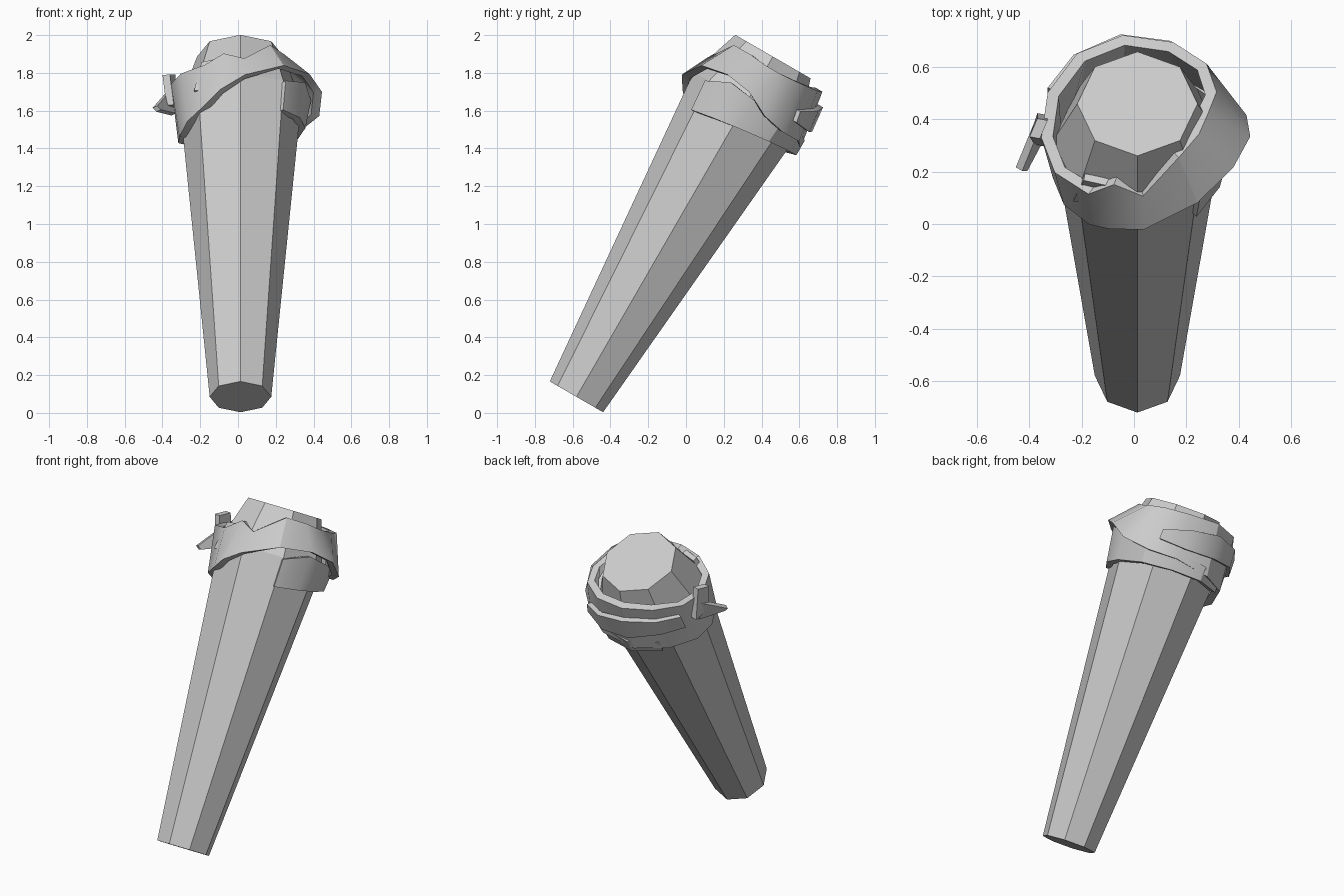
import bpy, bmesh
from math import sin, cos, radians
from mathutils import Vector

# leaning frame: distance s along the axis, angle measured from the front towards +x
BASE = Vector((0.013, -0.58, 0.085))
AXIS = Vector((0, 0.5, 0.866))
FRONT = Vector((0, -0.866, 0.5))
SIDE = Vector((1, 0, 0))


def point(angle, s, r):
    a = radians(angle)
    return BASE + AXIS * s + (FRONT * cos(a) + SIDE * sin(a)) * r


def make_object(name, verts, faces, smooth=False):
    mesh = bpy.data.meshes.new(name)
    mesh.from_pydata(verts, [], faces)
    bm = bmesh.new()
    bm.from_mesh(mesh)
    bmesh.ops.recalc_face_normals(bm, faces=bm.faces)
    bm.to_mesh(mesh)
    bm.free()
    obj = bpy.data.objects.new(name, mesh)
    bpy.context.collection.objects.link(obj)
    if smooth:
        bpy.ops.object.select_all(action='DESELECT')
        obj.select_set(True)
        bpy.context.view_layer.objects.active = obj
        bpy.ops.object.shade_smooth_by_angle(angle=radians(30))
    return obj


def band(name, knots, thick, closed):
    # each knot: angle, lower s, lower r, upper s, upper r
    verts, faces = [], []
    for a, s0, r0, s1, r1 in knots:
        verts += [point(a, s0, r0), point(a, s1, r1),
                  point(a, s1, r1 - thick), point(a, s0, r0 - thick)]
    n = len(knots)
    for i in range(n if closed else n - 1):
        j = (i + 1) % n
        for k in range(4):
            m = (k + 1) % 4
            faces.append((i * 4 + k, i * 4 + m, j * 4 + m, j * 4 + k))
    if not closed:
        faces += [(0, 1, 2, 3), tuple(n * 4 - 4 + k for k in range(4))]
    return make_object(name, verts, faces, True)


# tapered eight-sided pole with a chamfered top
rings = [(0, 0.163), (1.8, 0.322), (2.08, 0.23)]
verts = [point(45 * i, s, r) for s, r in rings for i in range(8)]
faces = [(k * 8 + i, k * 8 + (i + 1) % 8, k * 8 + 8 + (i + 1) % 8, k * 8 + 8 + i)
         for k in range(2) for i in range(8)]
faces += [tuple(range(8)), tuple(range(16, 24))]
make_object("pole", verts, faces)

# main cloth wrap, dropping towards the left
band("cloth_wrap", [
    (4, 1.757, 0.370, 1.895, 0.302),
    (37, 1.85, 0.382, 2.03, 0.262),
    (66, 1.877, 0.402, 2.03, 0.258),
    (88, 1.855, 0.432, 2.02, 0.270),
    (106, 1.786, 0.434, 2.02, 0.315),
    (128, 1.76, 0.395, 2.03, 0.335),
    (155, 1.76, 0.380, 2.04, 0.325),
    (190, 1.73, 0.375, 2.05, 0.325),
    (222, 1.69, 0.370, 2.02, 0.345),
    (250, 1.62, 0.350, 1.95, 0.365),
    (276, 1.57, 0.325, 1.89, 0.370),
    (300, 1.59, 0.325, 1.87, 0.365),
    (326, 1.63, 0.330, 1.87, 0.335),
    (342, 1.69, 0.345, 1.94, 0.290)], 0.045, True)

# lower turn of cloth, showing on the right and back
band("lower_wrap", [
    (44, 1.62, 0.325, 1.79, 0.345),
    (70, 1.64, 0.335, 1.85, 0.365),
    (95, 1.66, 0.345, 1.83, 0.375),
    (125, 1.68, 0.360, 1.80, 0.375),
    (155, 1.69, 0.365, 1.80, 0.370),
    (185, 1.69, 0.370, 1.78, 0.370),
    (215, 1.67, 0.360, 1.75, 0.360)], 0.04, False)

# overlapping cloth end across the back
band("back_overlap", [
    (135, 1.84, 0.400, 1.90, 0.385),
    (160, 1.83, 0.390, 1.95, 0.375),
    (190, 1.84, 0.385, 1.98, 0.370),
    (220, 1.84, 0.385, 1.95, 0.380),
    (243, 1.80, 0.385, 1.90, 0.385)], 0.03, False)


# loose cloth tails on the left and a fold at the front left
def flap(name, corners, thick=0.03):
    obj = make_object(name, [Vector(c) for c in corners], [tuple(range(len(corners)))])
    solid = obj.modifiers.new("thickness", 'SOLIDIFY')
    solid.thickness = thick
    solid.offset = 0


flap("tail_side", [(-0.44, 0.21, 1.62), (-0.42, 0.21, 1.60),
                   (-0.34, 0.36, 1.58), (-0.37, 0.38, 1.70)])
flap("tail_upright", [(-0.38, 0.33, 1.79), (-0.35, 0.40, 1.79),
                      (-0.35, 0.42, 1.60), (-0.36, 0.30, 1.63)], 0.04)
flap("front_fold", [(-0.19, 0.18, 1.85), (-0.10, 0.16, 1.87),
                    (-0.17, 0.10, 1.70), (-0.23, 0.10, 1.70)])
